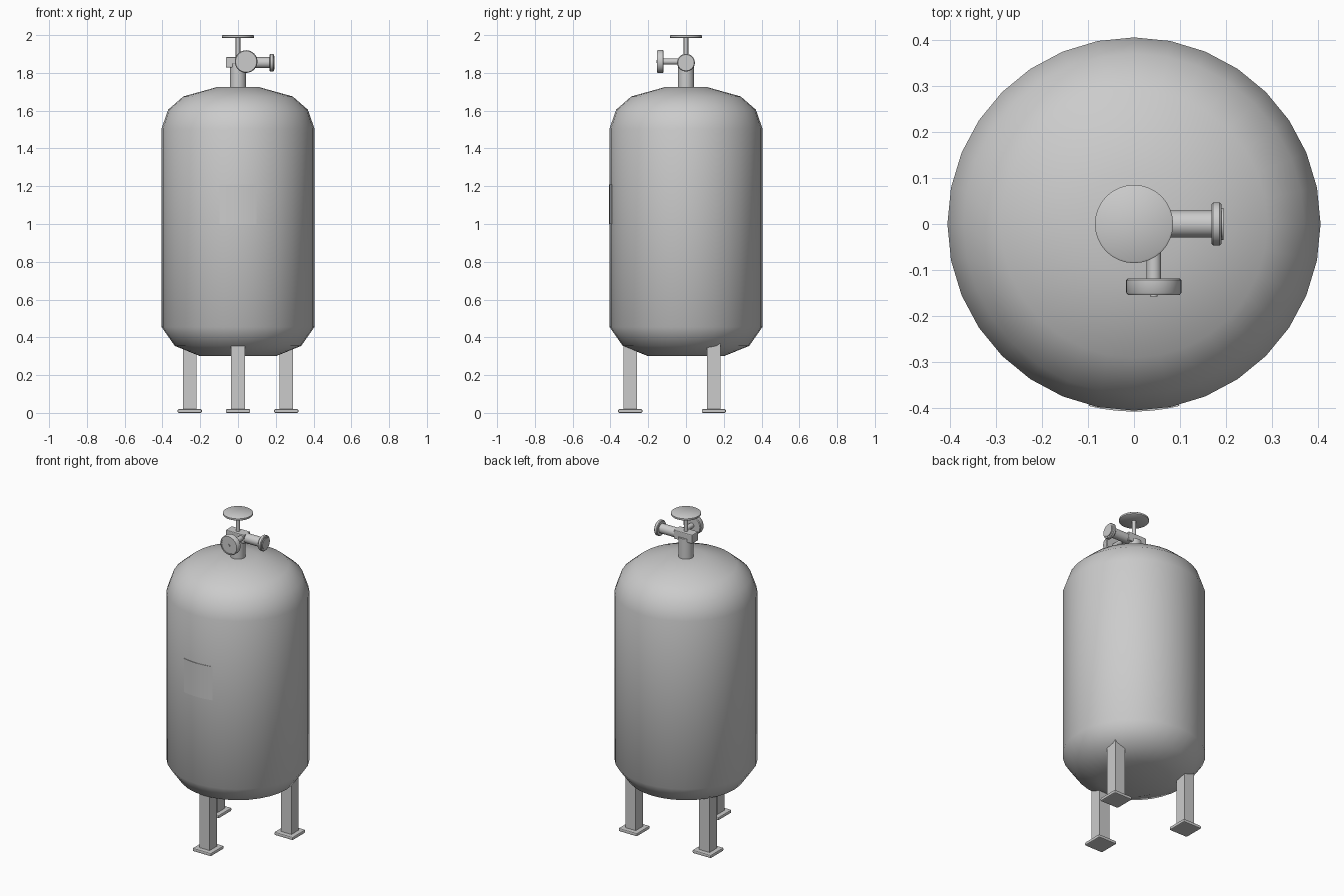
import bpy, bmesh, math
from mathutils import Matrix, Vector

if "Cube" in bpy.data.objects:
    bpy.data.objects.remove(bpy.data.objects["Cube"])


def finish(name, bm, smooth=None):
    bmesh.ops.recalc_face_normals(bm, faces=bm.faces)
    me = bpy.data.meshes.new(name)
    bm.to_mesh(me)
    bm.free()
    ob = bpy.data.objects.new(name, me)
    bpy.context.collection.objects.link(ob)
    if smooth:
        bpy.ops.object.select_all(action='DESELECT')
        ob.select_set(True)
        bpy.context.view_layer.objects.active = ob
        bpy.ops.object.shade_smooth_by_angle(angle=math.radians(smooth))
    return ob


def lathe(name, profile, segs=32, axis=(0, 0, 1), origin=(0, 0, 0), smooth=40):
    """Closed solid of revolution from (radius, height) points along an axis."""
    bm = bmesh.new()
    rings = [[bm.verts.new((r * math.cos(2 * math.pi * i / segs),
                            r * math.sin(2 * math.pi * i / segs), h))
              for i in range(segs)] for r, h in profile]
    for a, b in zip(rings, rings[1:]):
        for i in range(segs):
            j = (i + 1) % segs
            bm.faces.new((a[i], a[j], b[j], b[i]))
    bm.faces.new(rings[0])
    bm.faces.new(rings[-1])
    rot = Vector((0, 0, 1)).rotation_difference(Vector(axis)).to_matrix().to_4x4()
    bm.transform(Matrix.Translation(origin) @ rot)
    return finish(name, bm, smooth)


def box(name, lo, hi, bevel=0.0):
    bm = bmesh.new()
    bmesh.ops.create_cube(bm, size=1)
    lo, hi = Vector(lo), Vector(hi)
    for v in bm.verts:
        v.co = Vector([(lo[k] + hi[k]) / 2 + v.co[k] * (hi[k] - lo[k]) for k in range(3)])
    if bevel:
        bmesh.ops.bevel(bm, geom=bm.edges[:], offset=bevel, segments=2,
                        profile=0.5, affect='EDGES')
    return finish(name, bm)


# Pressure vessel with domed ends
lathe("tank_body", [(0.20, 0.30), (0.335, 0.355), (0.405, 0.455), (0.405, 1.505),
                    (0.37, 1.605), (0.29, 1.675), (0.11, 1.725)], smooth=50)

# Thin curved plate on the front of the tank
bm = bmesh.new()
cols = []
for i in range(9):
    a = math.radians(-104 + 28 * i / 8)
    cols.append([bm.verts.new((r * math.cos(a), r * math.sin(a), z))
                 for r, z in ((0.402, 1.0), (0.407, 1.0), (0.407, 1.21), (0.402, 1.21))])
for a, b in zip(cols, cols[1:]):
    for k in range(4):
        bm.faces.new((a[k], a[(k + 1) % 4], b[(k + 1) % 4], b[k]))
bm.faces.new(cols[0])
bm.faces.new(cols[-1])
finish("front_plate", bm, 30)

# Three legs with foot pads
for label, deg in (("front", -90), ("right", 30), ("left", 150)):
    x, y = 0.295 * math.cos(math.radians(deg)), 0.295 * math.sin(math.radians(deg))
    box(label + "_leg", (x - 0.036, y - 0.036, 0.01), (x + 0.036, y + 0.036, 0.37))
    box(label + "_foot", (x - 0.064, y - 0.064, 0), (x + 0.064, y + 0.064, 0.02), 0.006)

# Valve neck, block, stem and handwheel
lathe("valve_neck", [(0.043, 1.70), (0.043, 1.85)])
box("valve_block", (-0.064, -0.031, 1.828), (0.064, 0.031, 1.884), 0.005)
lathe("valve_stem", [(0.012, 1.87), (0.012, 1.988)], 16)
lathe("handwheel", [(0.081, 1.984), (0.085, 1.987), (0.085, 1.997), (0.081, 2.0)])

# Side outlet pipe with flange
lathe("outlet_pipe", [(0.029, 0.03), (0.029, 0.175)], axis=(1, 0, 0), origin=(0, 0, 1.854))
lathe("outlet_flange", [(0.043, 0.168), (0.047, 0.172), (0.047, 0.186), (0.043, 0.190),
                        (0.035, 0.190), (0.035, 0.194)],
      axis=(1, 0, 0), origin=(0, 0, 1.854))

# Pressure gauge facing front
lathe("gauge_stem", [(0.016, 0.0), (0.016, 0.125)], 16, (0, -1, 0), (0.043, 0, 1.86))
lathe("gauge_case", [(0.056, 0.118), (0.060, 0.122), (0.060, 0.149), (0.056, 0.154),
                     (0.050, 0.154), (0.050, 0.151)],
      axis=(0, -1, 0), origin=(0.043, 0, 1.86))
lathe("gauge_pin", [(0.008, 0.148), (0.008, 0.157)], 12, (0, -1, 0), (0.043, 0, 1.86))
